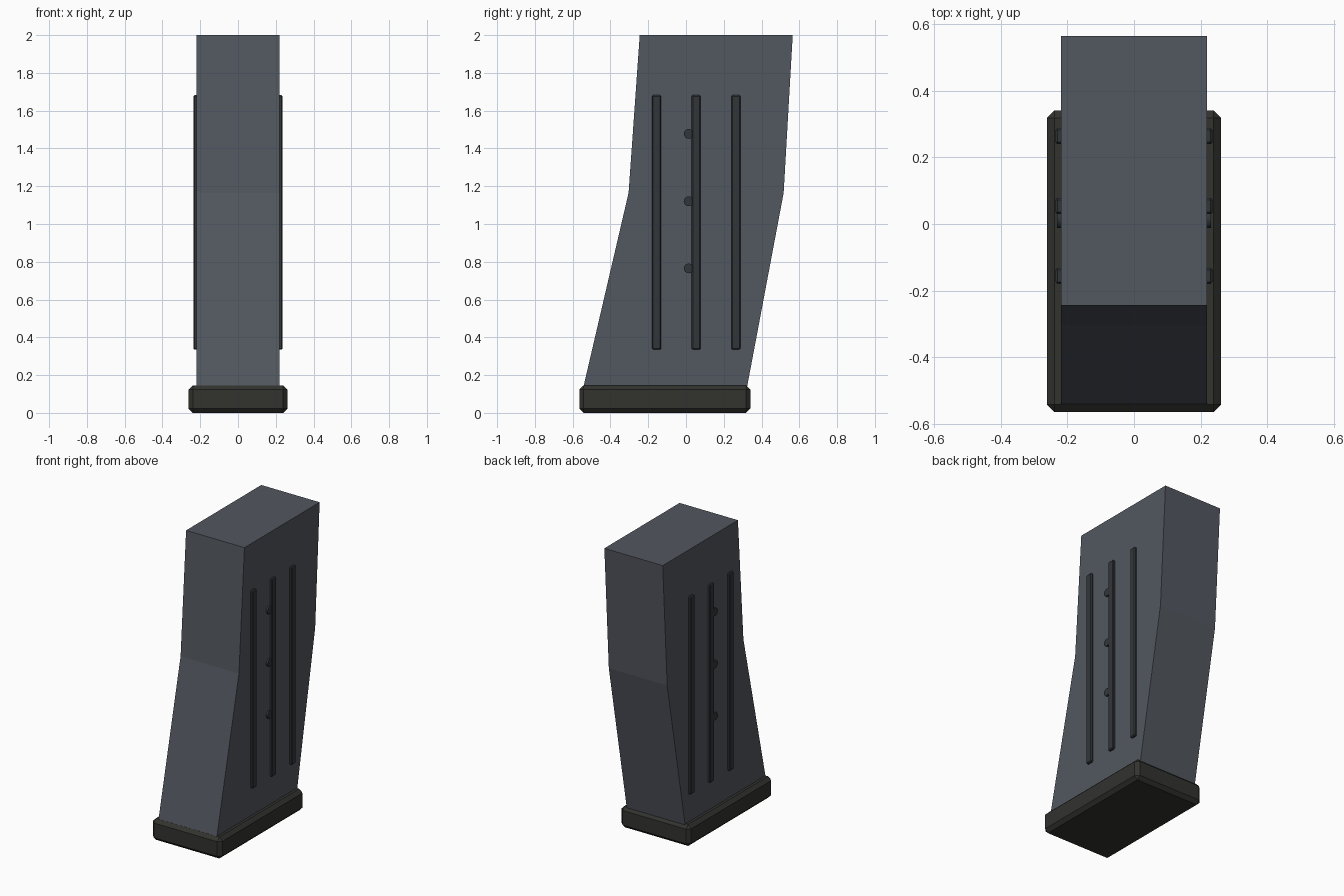
import bpy, bmesh
from mathutils import Matrix

if "Cube" in bpy.data.objects:
    bpy.data.objects.remove(bpy.data.objects["Cube"])


def material(name, rgb):
    m = bpy.data.materials.new(name)
    m.diffuse_color = (*rgb, 1)
    m.use_nodes = True
    m.node_tree.nodes["Principled BSDF"].inputs["Base Color"].default_value = m.diffuse_color
    return m


BODY = material("body_grey", (0.085, 0.095, 0.115))
BASE = material("base_dark", (0.032, 0.032, 0.028))
RIB = material("rib_dark", (0.032, 0.037, 0.041))


def finish(bm, name, mat):
    bmesh.ops.recalc_face_normals(bm, faces=bm.faces)
    me = bpy.data.meshes.new(name)
    bm.to_mesh(me)
    bm.free()
    me.materials.append(mat)
    ob = bpy.data.objects.new(name, me)
    bpy.context.collection.objects.link(ob)
    return ob


def box(name, lo, hi, bevel, mat):
    bm = bmesh.new()
    size = [b - a for a, b in zip(lo, hi)]
    mid = [(a + b) / 2 for a, b in zip(lo, hi)]
    bmesh.ops.create_cube(bm, size=1, matrix=Matrix.Translation(mid) @ Matrix.Diagonal((*size, 1)))
    bmesh.ops.bevel(bm, geom=bm.edges[:], offset=bevel, segments=1, affect='EDGES')
    return finish(bm, name, mat)


# Curved body: rectangular sections (z, front y, back y) joined into a shell
W = 0.22
sections = [(0.125, -0.546, 0.321), (1.165, -0.304, 0.517), (2.0, -0.245, 0.565)]
bm = bmesh.new()
rings = [[bm.verts.new(p) for p in ((-W, a, z), (W, a, z), (W, b, z), (-W, b, z))]
         for z, a, b in sections]
for lower, upper in zip(rings, rings[1:]):
    for i in range(4):
        j = (i + 1) % 4
        bm.faces.new((lower[i], lower[j], upper[j], upper[i]))
bm.faces.new(rings[0])
bm.faces.new(rings[-1])
finish(bm, "magazine_body", BODY)

# Chamfered floor plate
box("floor_plate", (-0.262, -0.565, 0), (0.262, 0.341, 0.146), 0.023, BASE)

# Ribs and round studs on both sides
for side, s in (("left", -1), ("right", 1)):
    x0, x1 = sorted((s * 0.205, s * 0.236))
    for i, y in enumerate((-0.156, 0.054, 0.264)):
        box(f"rib_{side}_{i + 1}", (x0, y - 0.024, 0.335), (x1, y + 0.024, 1.682), 0.006, RIB)
    for i, z in enumerate((0.765, 1.12, 1.477)):
        bm = bmesh.new()
        bmesh.ops.create_cone(bm, cap_ends=True, segments=16, radius1=0.026, radius2=0.026, depth=0.03,
                              matrix=Matrix.Translation((s * 0.217, 0.014, z)) @ Matrix.Rotation(1.5707963, 4, 'Y'))
        stud = finish(bm, f"stud_{side}_{i + 1}", RIB)
        for p in stud.data.polygons:
            p.use_smooth = len(p.vertices) == 4
        stud.data.set_sharp_from_angle(angle=0.6)
